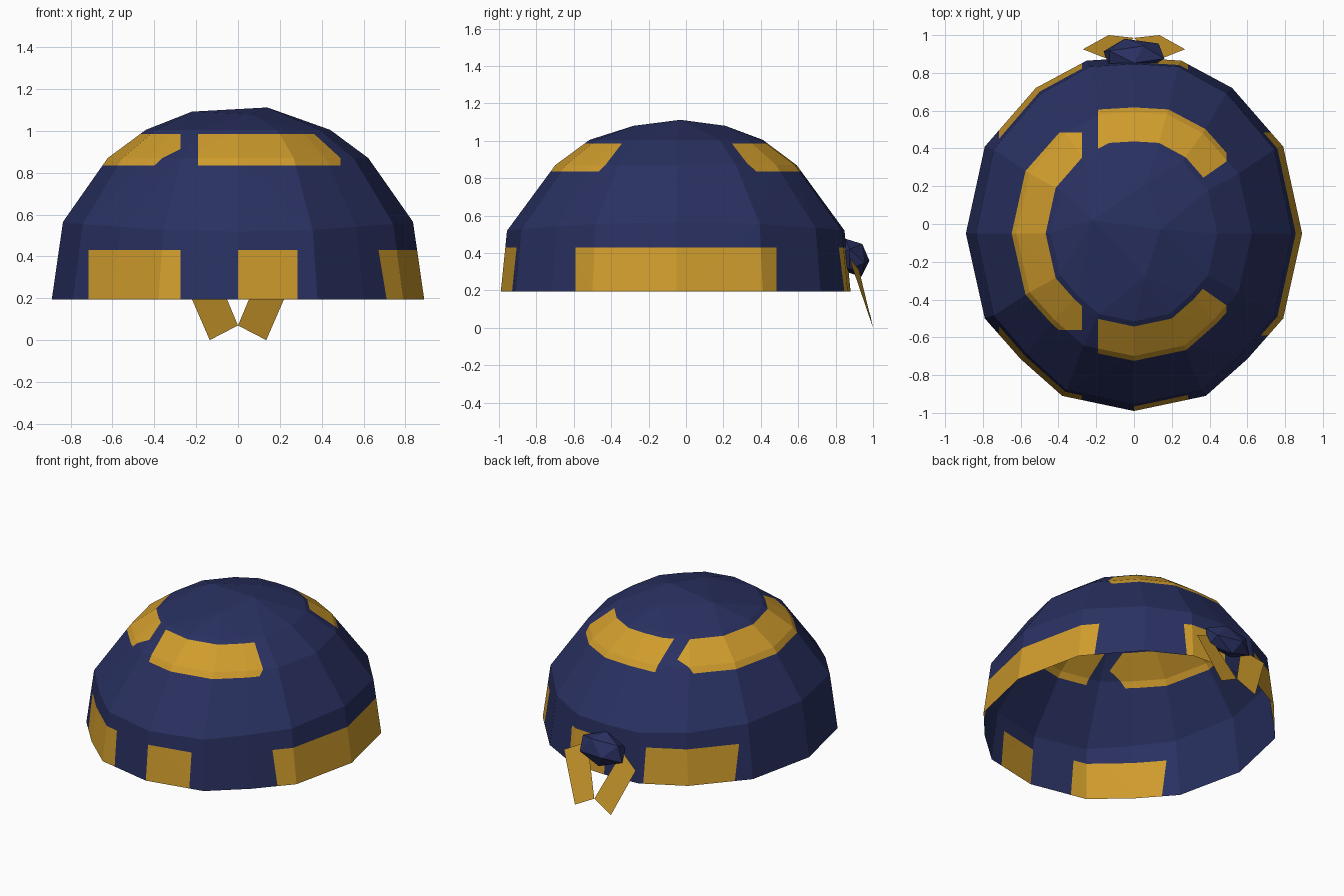
import bpy, bmesh
from mathutils import Matrix, Vector

if "Cube" in bpy.data.objects:
    bpy.data.objects.remove(bpy.data.objects["Cube"])


def material(name, rgb):
    m = bpy.data.materials.new(name)
    m.diffuse_color = (*rgb, 1)
    m.use_nodes = True
    m.node_tree.nodes["Principled BSDF"].inputs["Base Color"].default_value = m.diffuse_color
    return m


navy = material("navy cloth", (0.022, 0.030, 0.118))
gold = material("gold cloth", (0.63, 0.335, 0.026))


def add_object(name, bm, mats):
    me = bpy.data.meshes.new(name)
    bm.to_mesh(me)
    bm.free()
    for m in mats:
        me.materials.append(m)
    ob = bpy.data.objects.new(name, me)
    bpy.context.collection.objects.link(ob)
    return ob


# Open dome: hull of shrinking rim outlines plus a few crown points
half = [(0, -0.99), (0.38, -0.91), (0.6, -0.715), (0.79, -0.5), (0.89, -0.05),
        (0.79, 0.41), (0.52, 0.72), (0.25, 0.865), (0, 0.88)]
rim = half + [(-x, y) for x, y in half[-2:0:-1]]
cy = -0.05
bm = bmesh.new()
for z, sx, sy, sag in ((0.195, 1, 1, 0), (0.565, 0.94, 0.965, 0.045),
                       (0.87, 0.70, 0.69, 0), (1.005, 0.495, 0.495, 0)):
    for x, y in rim:
        bm.verts.new((x * sx, cy + (y - cy) * sy, z - sag * ((y - cy) / 0.93) ** 2))
for p in ((-0.22, 0.02, 1.092), (0.06, -0.28, 1.08), (0.06, 0.21, 1.08), (0.14, -0.03, 1.112)):
    bm.verts.new(p)
bmesh.ops.convex_hull(bm, input=bm.verts[:])
bm.normal_update()
bmesh.ops.delete(bm, geom=[f for f in bm.faces if f.normal.z < -0.9], context='FACES')
loose = [v for v in bm.verts if not v.link_faces]
bmesh.ops.delete(bm, geom=loose, context='VERTS')

# Cut the patch borders into the dome
slope = 0.7
cuts = [((0, 0, v), (0, 0, 1)) for v in (0.43, 0.835, 0.985)]
cuts += [((v, 0, 0), (1, 0, 0)) for v in (-0.715, -0.275, -0.19, 0.0, 0.285, 0.49)]
cuts += [((0, v, 0), (0, 1, 0)) for v in (-0.59, -0.56, 0.485)]
cuts += [((0.36, cy + s * 0.29, 0), (-slope, s, 0)) for s in (-1, 1)]
for co, no in cuts:
    bmesh.ops.bisect_plane(bm, geom=bm.verts[:] + bm.edges[:] + bm.faces[:],
                           dist=1e-5, plane_co=co, plane_no=Vector(no).normalized())


def is_gold(p):
    x, y, z = p
    if z < 0.43:    # rim patches
        return (-0.715 < x < -0.275 or 0 < x < 0.285
                or (x > 0.285 and -0.59 < y < 0.485))
    if 0.835 < z < 0.985:    # crown patches: left, front and back
        if x < -0.275:
            return -0.56 < y < 0.485
        return -0.19 < x < 0.49 and abs(y - cy) > 0.29 + slope * (x - 0.36)
    return False


for f in bm.faces:
    f.material_index = int(is_gold(f.calc_center_median()))
add_object("cap_dome", bm, [navy, gold])

# Knot at the back
bm = bmesh.new()
bmesh.ops.create_icosphere(bm, subdivisions=1, radius=1)
bmesh.ops.scale(bm, vec=(0.18, 0.085, 0.11), verts=bm.verts)
bmesh.ops.rotate(bm, cent=(0, 0, 0), matrix=Matrix.Rotation(0.4, 3, 'X'), verts=bm.verts)
bmesh.ops.translate(bm, vec=(0, 0.895, 0.375), verts=bm.verts)
add_object("knot", bm, [navy])

# Two flat tails hanging from the knot
tail = [(0.135, 1.0, 0.0), (0.27, 0.925, 0.31), (0.13, 0.87, 0.38), (0, 0.985, 0.07)]
for name, s in (("left_tail", -1), ("right_tail", 1)):
    bm = bmesh.new()
    bm.faces.new([bm.verts.new((s * x, y, z)) for x, y, z in tail])
    bm.normal_update()
    if bm.faces[:][0].normal.y < 0:
        bmesh.ops.reverse_faces(bm, faces=bm.faces[:])
    add_object(name, bm, [gold])
